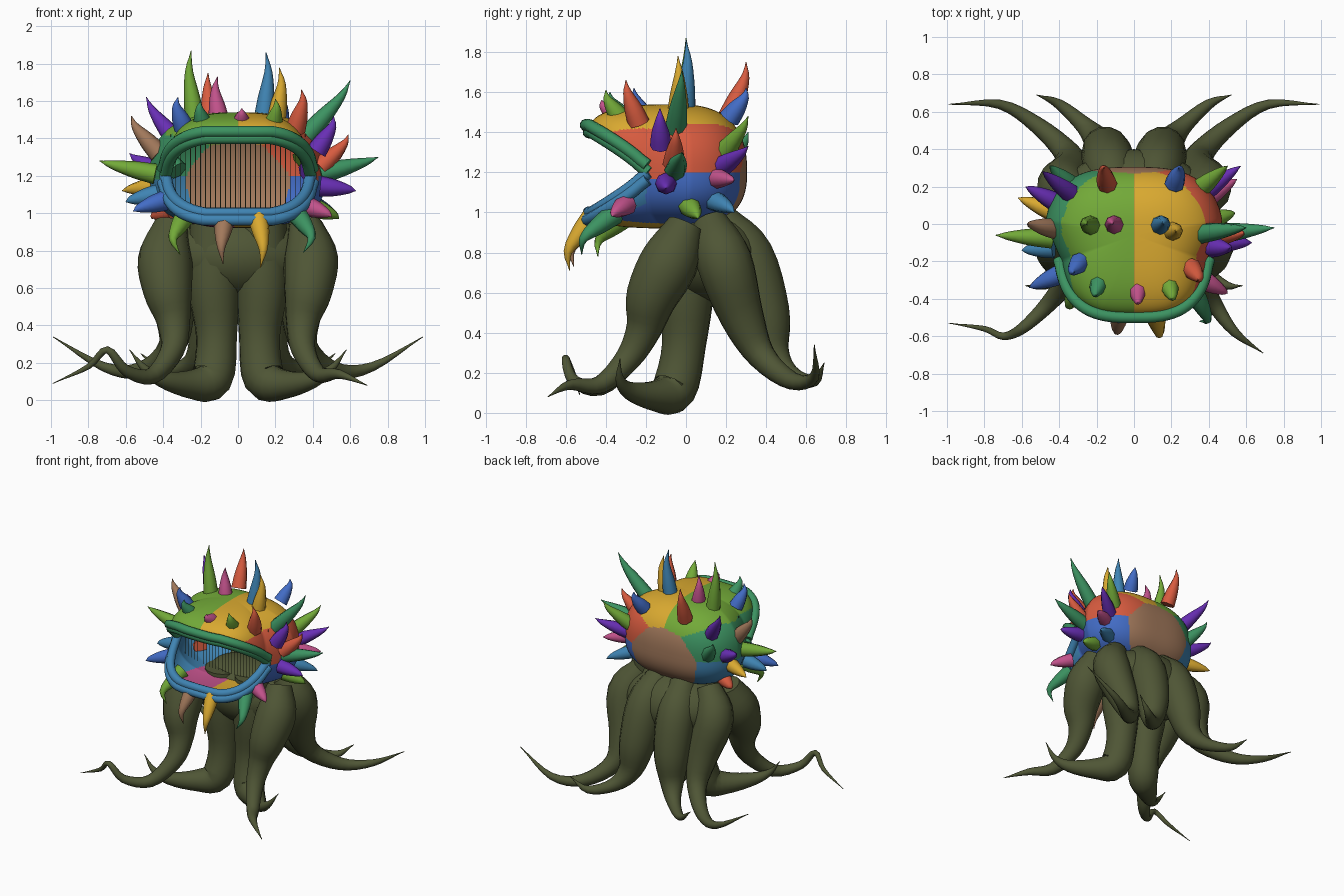
import bpy, bmesh, math
from mathutils import Vector

old = bpy.data.objects.get("Cube")
if old:
    bpy.data.objects.remove(old, do_unlink=True)

# Colours
COLOURS = {
    "olive": (.078, .092, .036), "green": (.17, .40, .04), "yellow": (.70, .40, .03),
    "teal": (.045, .29, .12), "red": (.68, .105, .05), "blue": (.055, .15, .56),
    "brown": (.36, .19, .105), "purple": (.14, .028, .46), "pink": (.54, .085, .26),
    "steel": (.05, .23, .45)}
MATS = {}
for name, rgb in COLOURS.items():
    m = bpy.data.materials.new(name)
    m.use_nodes = True
    m.diffuse_color = (*rgb, 1)
    m.node_tree.nodes["Principled BSDF"].inputs["Base Color"].default_value = (*rgb, 1)
    MATS[name] = m


def finish(bm, name, colours):
    mesh = bpy.data.meshes.new(name)
    bm.to_mesh(mesh)
    bm.free()
    ob = bpy.data.objects.new(name, mesh)
    bpy.context.collection.objects.link(ob)
    for c in colours:
        mesh.materials.append(MATS[c])
    bpy.ops.object.select_all(action='DESELECT')
    ob.select_set(True)
    bpy.context.view_layer.objects.active = ob
    bpy.ops.object.shade_smooth_by_angle(angle=math.radians(50))


def smooth_path(points, steps):
    """Catmull-Rom through (x, y, z, radius) points."""
    p = [Vector(q) for q in points]
    p = [p[0] * 2 - p[1]] + p + [p[-1] * 2 - p[-2]]
    out = []
    for a, b, c, d in zip(p, p[1:], p[2:], p[3:]):
        for i in range(steps):
            t = i / steps
            out.append(b + (c - a) * t / 2 + (a * 2 - b * 5 + c * 4 - d) * t * t / 2
                       + (b * 3 - a - c * 3 + d) * t ** 3 / 2)
    return out + [p[-2]]


def tube(name, points, colour, sides=10, steps=4):
    path = smooth_path(points, steps)
    bm = bmesh.new()
    rings, last, normal = [], None, None
    for i, q in enumerate(path):
        ahead, back = path[min(i + 1, len(path) - 1)], path[max(i - 1, 0)]
        d = (ahead.xyz - back.xyz).normalized()
        if last is None:
            normal = d.orthogonal().normalized()
        else:
            normal = last.rotation_difference(d) @ normal
        last = d
        side = d.cross(normal)
        r = max(q.w, .002)
        rings.append([bm.verts.new(q.xyz + (normal * math.cos(a) + side * math.sin(a)) * r)
                      for a in (math.tau * k / sides for k in range(sides))])
    for lo, hi in zip(rings, rings[1:]):
        for k in range(sides):
            j = (k + 1) % sides
            bm.faces.new((lo[k], lo[j], hi[j], hi[k]))
    bm.faces.new(rings[0][::-1])
    bm.faces.new(rings[-1])
    finish(bm, name, [colour])


# Head: two hollow shells which part at the front to form the mouth
CENTRE = Vector((0, -.1, 1.2))
SIZE = Vector((.48, .405, .34))
SEEDS = [("steel", (-1, .5, -.4)), ("green", (-.4, .25, .9)), ("yellow", (.4, .25, .9)),
         ("teal", (-1, .45, .3)), ("red", (1, .5, .35)), ("blue", (1, .5, -.4)),
         ("brown", (0, 1, -.28)), ("pink", (-.3, -.55, -1)), ("yellow", (.2, -.55, -1)),
         ("blue", (1, -.4, -.6)), ("steel", (-1, -.4, -.5)), ("red", (1, -.4, .35)),
         ("teal", (-1, -.4, .3)), ("green", (-.4, -.4, .9)), ("yellow", (.4, -.4, .9))]
SEED_DIRS = [Vector(s).normalized() for _, s in SEEDS]


def clamp(t):
    return min(max(t, 0), 1)


def rim(a, sign):
    c, s = math.cos(a), math.sin(a)
    x = SIZE.x * math.copysign(abs(c) ** .68, c)
    y = CENTRE.y + SIZE.y * math.copysign(abs(s) ** .8, s) * (1 if s > 0 else .95)
    x *= 1 - .19 * clamp((.02 - y) / .22)
    return Vector((x, y, CENTRE.z + sign * .2 * clamp((-.2 - y) / .27) ** .8))


def shell(name, sign, pole, count=240, levels=44):
    bm = bmesh.new()
    top = Vector(pole)
    rings = []
    for i in range(levels):
        f = math.pi / 2 * i / levels
        out, up = math.cos(f) ** .75, math.sin(f) ** .8
        ring = []
        for k in range(count):
            e = rim(math.tau * k / count, sign)
            ring.append(bm.verts.new((top.x + (e.x - top.x) * out, top.y + (e.y - top.y) * out,
                                      e.z + (top.z - e.z) * up)))
        rings.append(ring)
    tip = bm.verts.new(top)
    for k in range(count):
        j = (k + 1) % count
        for i, (lo, hi) in enumerate(zip(rings, rings[1:])):
            f = bm.faces.new((lo[k], lo[j], hi[j], hi[k]))
            f.tag = sign < 0 and i < levels * .28
        bm.faces.new((rings[-1][k], rings[-1][j], tip))
    # Patches: each face takes the colour of the nearest seed direction,
    # and the band under the lower lip takes the lip colour
    for f in bm.faces:
        mid = f.calc_center_median()
        v = mid - CENTRE
        v = Vector((v.x / SIZE.x, v.y / SIZE.y, v.z / SIZE.z)).normalized()
        f.material_index = max(range(len(SEEDS)), key=lambda n: v.dot(SEED_DIRS[n]))
        if f.tag and mid.y < -.2:
            f.material_index = 0
    if sign < 0:
        bmesh.ops.reverse_faces(bm, faces=bm.faces)
    finish(bm, name, [c for c, _ in SEEDS])


shell("head_upper", 1, (0, -.06, 1.54))
shell("head_lower", -1, (0, -.06, .92))

# Lips: paired rolls along each rim
for part, sign, colour in (("upper_lip", 1, "teal"), ("lower_lip", -1, "steel")):
    edge = [rim(math.pi * (1 + k / 40), sign) for k in range(41)]
    edge = [p for p in edge if p.y < -.16]
    for roll, (grow, lift) in enumerate(((1, 0), (1.03, .036))):
        tube(f"{part}_{roll}", [(p.x * grow, p.y * grow, p.z + sign * lift, .031) for p in edge],
             colour, 10, 1)

# Fine strands inside the mouth
bm = bmesh.new()
for k in range(28):
    x = -.36 + .72 * k / 27
    h = .3 * (1 - (x / .5) ** 2) ** .4
    bot, hi = CENTRE.z - .7 * h, CENTRE.z + h
    w = .002
    bm.faces.new([bm.verts.new(p) for p in ((x - w, -.14, bot), (x + w, -.14, bot),
                                            (x + w, -.14, hi), (x - w, -.14, hi))])
finish(bm, "mouth_strands", ["olive"])

# Tentacles joined by a rounded core
bm = bmesh.new()
bmesh.ops.create_uvsphere(bm, u_segments=32, v_segments=16, radius=1)
for v in bm.verts:
    v.co = Vector((v.co.x * .4, .12 + v.co.y * .28, .77 + v.co.z * .24))
finish(bm, "tentacle_core", ["olive"])

MIDDLE = [(.13, 0, .95, .13), (.13, 0, .62, .14), (.115, -.01, .34, .11), (.14, -.06, .118, .112),
          (.25, -.15, .085, .078), (.4, -.28, .11, .045), (.5, -.33, .17, .022), (.58, -.33, .27, 0)]
BACK_INNER = [(.1, .17, .95, .1), (.13, .3, .78, .14), (.15, .39, .5, .13), (.18, .43, .3, .088),
              (.26, .52, .19, .05), (.4, .64, .16, .028), (.52, .69, .25, 0)]
BACK_OUTER = [(.28, .12, .95, .09), (.38, .19, .76, .14), (.34, .28, .48, .11), (.36, .38, .28, .07),
              (.52, .53, .16, .045), (.72, .64, .18, .025), (.99, .64, .34, 0)]
FRONT = [(.36, 0, .94, .09), (.39, -.08, .76, .145), (.375, -.17, .58, .13), (.345, -.21, .42, .09),
         (.35, -.29, .27, .065)]
FRONT_ENDS = {1: [(.43, -.43, .14, .045), (.54, -.58, .14, .025), (.69, -.69, .08, 0)],
              -1: [(.46, -.43, .13, .045), (.6, -.56, .16, .03), (.7, -.6, .27, .02),
                   (.8, -.56, .18, .015), (.99, -.53, .09, 0)]}
for s, side in ((1, "left"), (-1, "right")):
    for part, pts in (("middle", MIDDLE), ("back_inner", BACK_INNER), ("back_outer", BACK_OUTER),
                      ("front", FRONT + FRONT_ENDS[s])):
        tube(f"{side}_{part}_tentacle", [(s * x, y, z, r) for x, y, z, r in pts], "olive", 14)


# Spikes: from the head surface out to each tip
def on_head(target):
    v = target - CENTRE
    n = 2.5
    total = sum(abs(c / s) ** n for c, s in zip(v, SIZE))
    return CENTRE + v * (.92 / total ** (1 / n))


def spike(name, base, tip, bend, colour):
    span = tip - base
    near, far = base + span * .35 + bend * .6, base + span * .72 + bend
    tube(name, [(*base, .055), (*near, .045), (*far, .022), (*tip, 0)], colour, 8, 3)


TIPS = [
    ("green", -.25, 0, 1.87), ("pink", -.11, 0, 1.73), ("steel", .15, 0, 1.86),
    ("yellow", .22, -.04, 1.78), ("red", -.16, .3, 1.75), ("blue", .24, .3, 1.62),
    ("purple", -.49, .28, 1.62), ("teal", .6, -.02, 1.71), ("teal", .75, -.02, 1.3),
    ("purple", .51, -.13, 1.52), ("red", .59, -.05, 1.42), ("green", .5, .31, 1.48),
    ("purple", .57, .31, 1.33), ("pink", .55, .24, 1.16), ("steel", .52, .24, 1),
    ("purple", .63, -.1, 1.12), ("pink", .5, -.37, .98), ("green", .54, .06, .97),
    ("brown", -.57, 0, 1.52), ("green", -.74, -.06, 1.28), ("yellow", -.62, .14, 1.12),
    ("blue", -.56, -.34, 1.01), ("purple", -.58, .2, 1.32), ("teal", -.45, .31, 1.4),
    ("blue", -.32, -.26, 1.62), ("teal", -.2, -.38, 1.6), ("pink", .02, -.42, 1.56),
    ("green", .2, -.4, 1.61), ("red", .34, -.3, 1.66), ("red", -.46, .1, .97),
    ("steel", -.6, -.14, 1.06)]
for i, (colour, *tip) in enumerate(TIPS):
    tip = Vector(tip)
    if tip.z > 1.53 and abs(tip.x) < .4:
        # Crown spikes stand upright
        base = Vector((tip.x * .9, tip.y * .75 - .01, 0))
        base.z = 1.5 - .15 * abs(base.x) - .25 * max(0, -.2 - base.y)
    else:
        # Side spikes sweep upward the higher they sit
        base = on_head(tip - Vector((0, 0, .16 * clamp((tip.z - 1.2) / .2))))
    out = Vector((tip.x, tip.y + .1, 0)).normalized()
    spike(f"spike_{i}", base, tip, out * .02, colour)

# Chin spikes curl downward
CHIN = [("green", -.31, -.44, .78), ("brown", -.08, -.56, .73), ("yellow", .12, -.58, .71),
        ("teal", .35, -.52, .79)]
for i, (colour, *tip) in enumerate(CHIN):
    tip = Vector(tip)
    base = Vector((tip.x * .9, tip.y + .08 + .25 * abs(tip.x), .96 + .1 * abs(tip.x)))
    spike(f"chin_spike_{i}", base, tip, Vector((tip.x * .15, -.04, .02)), colour)
